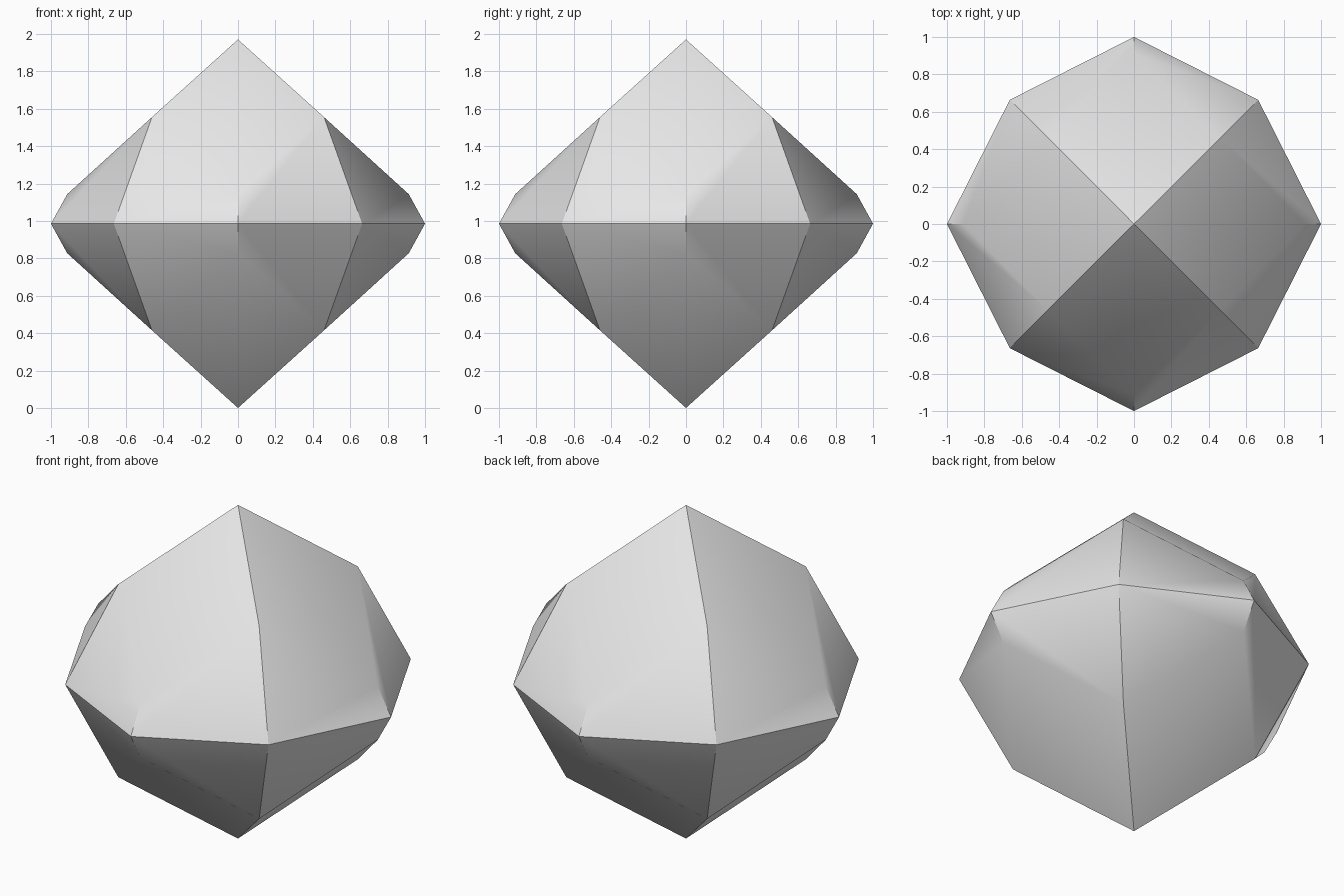
import bpy
import bmesh
from math import radians
from mathutils import Matrix, Vector

if "Cube" in bpy.data.objects:
    bpy.data.objects.remove(bpy.data.objects["Cube"])

HALF = 0.985  # half the height of the gem

# Single colour
grey = bpy.data.materials.new("light grey")
grey.use_nodes = True
colour = (0.8, 0.8, 0.8, 1)
grey.diffuse_color = colour
grey.node_tree.nodes["Principled BSDF"].inputs["Base Color"].default_value = colour

# Corner points of one side of the gem, measured from its centre
apex = Vector((0, 0, HALF))
ridge = Vector((0.46, 0.46, 0.57))
girdle_corner = Vector((0.664, 0.664, 0))
girdle_tip = Vector((1, 0, 0))
shoulder = Vector((0.913, 0, 0.158))


def mirrored(point):
    return Vector((point.x, -point.y, point.z))


crown_kite = [apex, mirrored(ridge), shoulder, ridge]
side_facet = [girdle_tip, girdle_corner, ridge, shoulder]
facets = [crown_kite, side_facet, [mirrored(p) for p in reversed(side_facet)]]

# Repeat the three facets around the axis, above and below the girdle
bm = bmesh.new()
for turn in range(4):
    spin = Matrix.Rotation(radians(90 * turn), 3, "Z")
    for up in (1, -1):
        for facet in facets:
            points = [spin @ p for p in facet]
            bm.faces.new([bm.verts.new((p.x, p.y, HALF + up * p.z)) for p in points])
bmesh.ops.remove_doubles(bm, verts=bm.verts, dist=0.001)
bmesh.ops.recalc_face_normals(bm, faces=bm.faces)

# Smooth facets; only the edges between kite and side facet stay soft
for face in bm.faces:
    face.smooth = True
    face.tag = any(v.co.xy.length < 0.01 for v in face.verts)
for edge in bm.edges:
    first, second = edge.link_faces
    edge.smooth = first.tag != second.tag

mesh = bpy.data.meshes.new("faceted_gem")
bm.to_mesh(mesh)
bm.free()
mesh.materials.append(grey)
gem = bpy.data.objects.new("faceted_gem", mesh)
bpy.context.collection.objects.link(gem)
